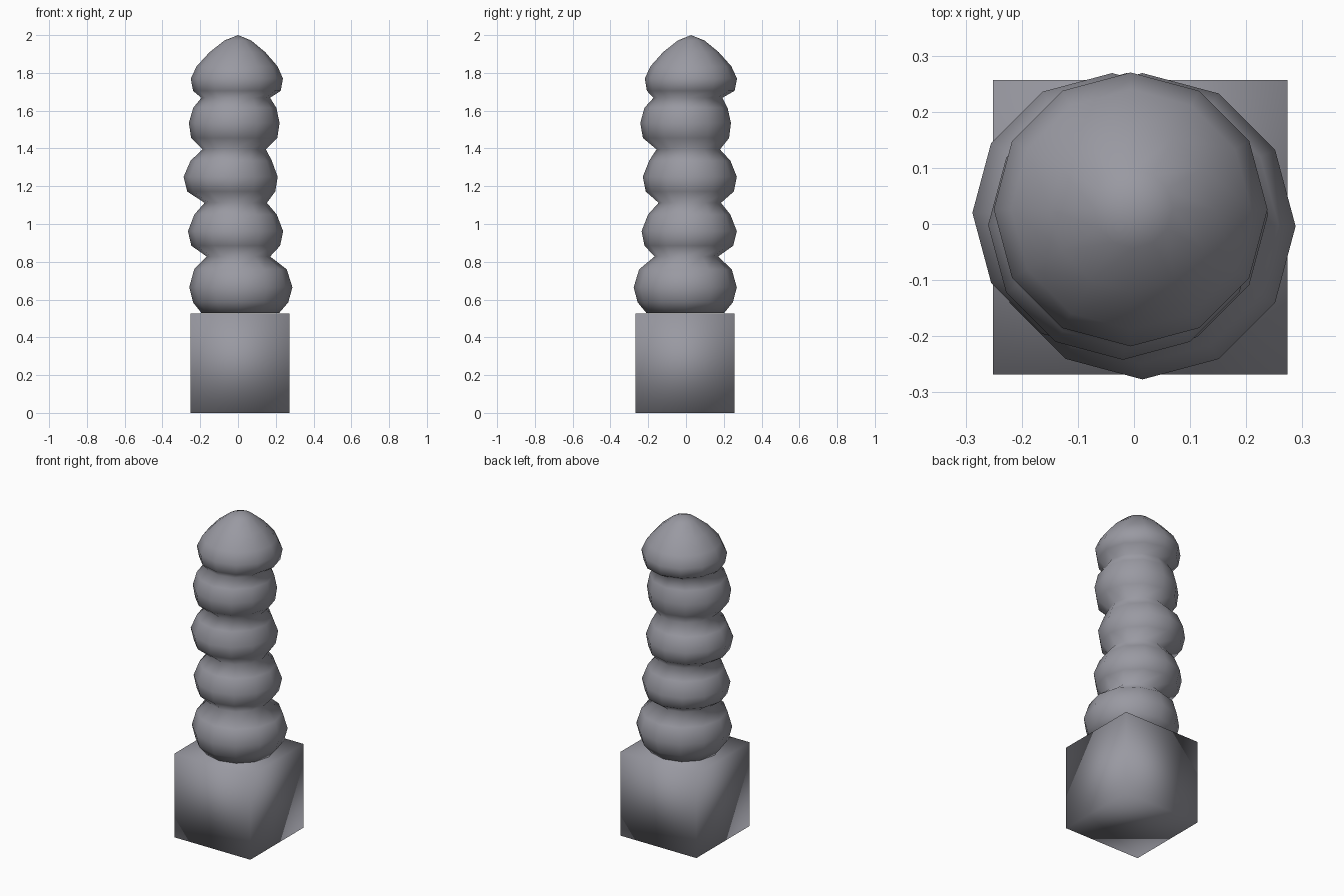
import bpy, bmesh, math

grey = bpy.data.materials.new("cool grey")
grey.diffuse_color = (0.32, 0.32, 0.36, 1)


def add_object(name, bm):
    bmesh.ops.recalc_face_normals(bm, faces=bm.faces[:])
    for f in bm.faces:
        f.smooth = True
    me = bpy.data.meshes.new(name)
    bm.to_mesh(me)
    bm.free()
    me.materials.append(grey)
    ob = bpy.data.objects.new(name, me)
    bpy.context.collection.objects.link(ob)


# Cube base
bm = bmesh.new()
bmesh.ops.create_cube(bm, size=0.525)
bmesh.ops.translate(bm, verts=bm.verts[:], vec=(0.011, -0.006, 0.2625))
add_object("base_block", bm)

# Stacked bulges: one twelve-sided skin with drifting rings (x, y, z, radius)
rings = [
    (0.012, -0.004, 0.528, 0.205), (0.014, -0.004, 0.585, 0.252),
    (0.015, -0.004, 0.665, 0.273), (0.013, -0.003, 0.76, 0.245),
    (0.002, 0.002, 0.828, 0.168),
    (-0.012, 0.015, 0.885, 0.235), (-0.013, 0.017, 0.962, 0.252),
    (-0.013, 0.017, 1.05, 0.218), (-0.012, 0.02, 1.112, 0.165),
    (-0.036, 0.02, 1.172, 0.233), (-0.039, 0.02, 1.25, 0.249),
    (-0.036, 0.02, 1.335, 0.215), (-0.02, 0.012, 1.395, 0.168),
    (-0.02, 0.0, 1.455, 0.228), (-0.02, -0.002, 1.535, 0.24),
    (-0.017, 0.0, 1.615, 0.22), (-0.012, 0.01, 1.668, 0.182),
    (-0.006, 0.025, 1.705, 0.232), (-0.006, 0.026, 1.77, 0.244),
    (-0.005, 0.026, 1.835, 0.214), (-0.003, 0.026, 1.91, 0.147),
    (-0.001, 0.027, 1.972, 0.07),
]
N = 12
bm = bmesh.new()
loops = [[bm.verts.new((x + r * math.cos(i * math.tau / N),
                        y + r * math.sin(i * math.tau / N), z)) for i in range(N)]
         for x, y, z, r in rings]
for a, b in zip(loops, loops[1:]):
    for i in range(N):
        j = (i + 1) % N
        bm.faces.new((a[i], a[j], b[j], b[i]))
bm.faces.new(loops[0][::-1])
tip = bm.verts.new((0, 0.027, 2.0))
for i in range(N):
    bm.faces.new((loops[-1][i], loops[-1][(i + 1) % N], tip))
add_object("stacked_bulges", bm)
